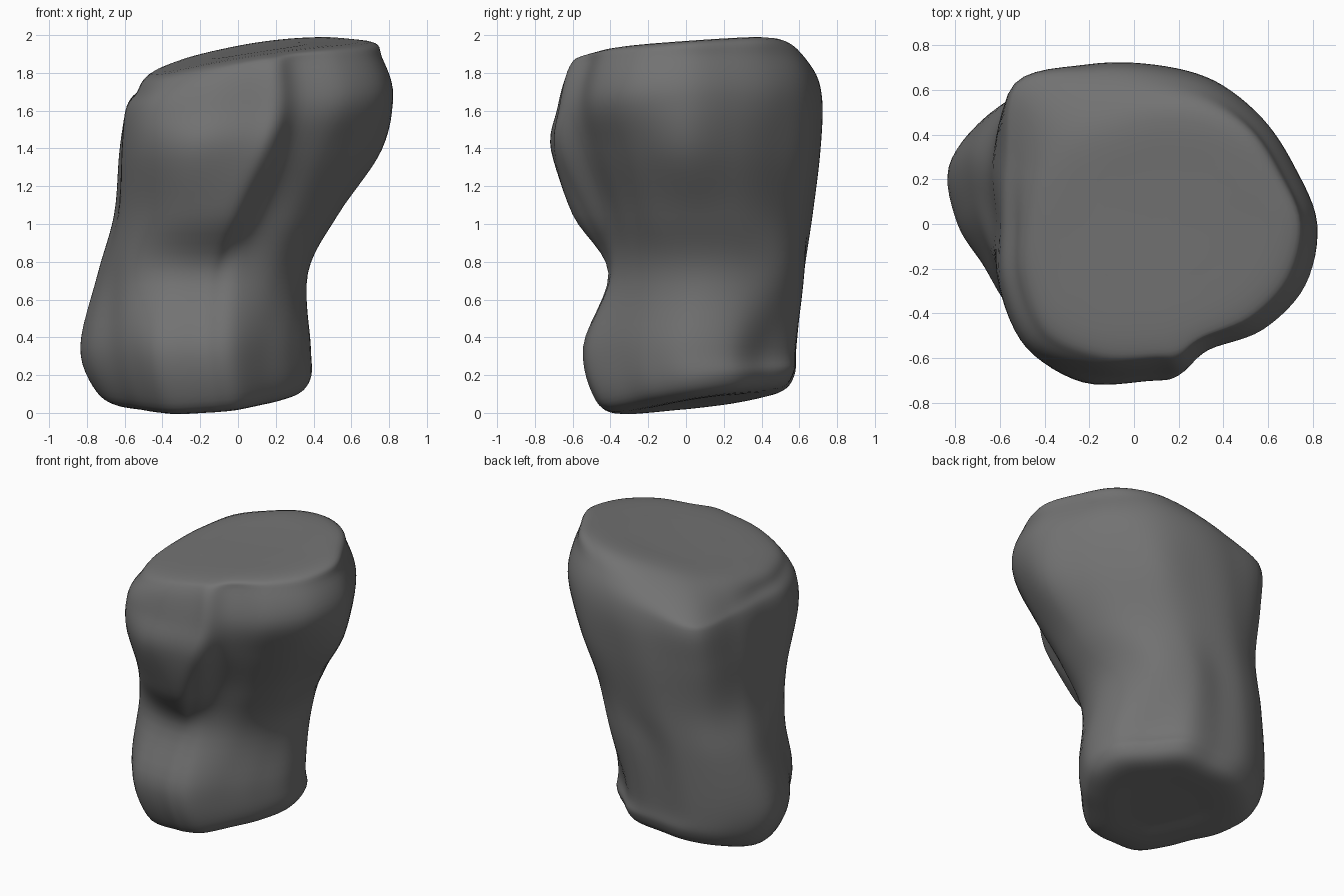
import bpy
import bmesh
import math
from mathutils import Vector

# Remove the default cube
cube = bpy.data.objects.get("Cube")
if cube:
    bpy.data.objects.remove(cube, do_unlink=True)

# Directions of the section points, with an extra one beside the front cleft
ANGLES = [22.5 * i for i in range(16)]
ANGLES.insert(13, 280)

# Radii (hundredths) of each cross-section, anticlockwise from +x
FOOT = (60, 62, 58, 61, 58, 62, 65, 66, 57, 49, 50, 55, 54, 55, 55, 51, 54)
WAIST = (55, 56, 58, 56, 52, 56, 60, 60, 54, 52, 54, 52, 51, 51, 52, 53, 54)
BELLY = (58, 58, 58, 60, 61, 66, 70, 65, 59, 61, 63, 65, 65, 58, 50, 52, 56)
CHEST = (71, 66, 65, 69, 70, 76, 84, 73, 66, 71, 76, 76, 70, 68, 57, 59, 65)
CROWN = (72, 67, 67, 69, 71, 77, 89, 74, 69, 74, 79, 73, 67, 67, 61, 67, 72)
RIM = (60, 55, 55, 53, 51, 50, 54, 54, 55, 59, 62, 57, 53, 52, 51, 54, 58)
STEPS = 6


def ring(radii, center, height, scale=1.0, slope=(0.0, 0.0, 0.0)):
    """One closed cross-section, optionally shrunk, tilted and arched."""
    points = []
    for degrees, radius in zip(ANGLES, radii):
        angle = math.radians(degrees)
        x = center[0] + math.cos(angle) * radius / 100 * scale
        y = center[1] + math.sin(angle) * radius / 100 * scale
        z = height + slope[0] * x + slope[1] * y - slope[2] * x * x
        points.append(Vector((x, y, z)))
    return points


def spline(a, b, c, d, t):
    """Smooth curve between b and c."""
    return 0.5 * (2 * b + (c - a) * t + (2 * a - 5 * b + 4 * c - d) * t ** 2
                  + (3 * b - a - 3 * c + d) * t ** 3)


def refine_closed(points):
    n = len(points)
    return [spline(points[i - 1], points[i], points[(i + 1) % n],
                   points[(i + 2) % n], s / STEPS)
            for i in range(n) for s in range(STEPS)]


def refine_rows(rows):
    padded = [rows[0]] + rows + [rows[-1]]
    result = []
    for i in range(len(rows) - 1):
        for s in range(STEPS):
            result.append([spline(*column, s / STEPS)
                           for column in zip(*padded[i:i + 4])])
    return result + [rows[-1]]


# Sections from the sloping base to the tilted, slightly arched top
base, head = (-0.16, 0.06), (0.1, 0.0)
base_slope, head_slope = (0.07, 0.14, 0.0), (0.17, 0.07, 0.12)
rows = [
    ring(FOOT, base, 0.06, 0.35, base_slope),
    ring(FOOT, base, 0.06, 0.74, base_slope),
    ring(FOOT, (-0.18, 0.03), 0.14, 0.93, base_slope),
    ring(FOOT, (-0.22, 0.0), 0.35),
    ring(WAIST, (-0.18, 0.1), 0.74),
    ring(BELLY, (-0.05, 0.05), 1.05),
    ring(CHEST, (0.05, 0.0), 1.39),
    ring(CROWN, head, 1.64, 1.0, (0.05, 0.04, 0.0)),
    ring(CROWN, head, 1.82, 0.92, (0.17, 0.02, 0.12)),
    ring(RIM, head, 1.905, 1.0, head_slope),
    ring(RIM, head, 1.91, 0.45, head_slope),
]
rows = refine_rows([refine_closed(r) for r in rows])

# Skin the boulder and close both ends
bm = bmesh.new()
loops = [[bm.verts.new(p) for p in row] for row in rows]
for low, high in zip(loops, loops[1:]):
    for i in range(len(low)):
        bm.faces.new((low[i - 1], low[i], high[i], high[i - 1]))
for loop in (loops[0], loops[-1]):
    middle = bm.verts.new(sum((v.co for v in loop), Vector()) / len(loop))
    for i in range(len(loop)):
        bm.faces.new((loop[i - 1], loop[i], middle))
bmesh.ops.recalc_face_normals(bm, faces=bm.faces)

mesh = bpy.data.meshes.new("boulder")
bm.to_mesh(mesh)
bm.free()
boulder = bpy.data.objects.new("boulder", mesh)
bpy.context.collection.objects.link(boulder)
mesh.shade_smooth()

# Plain grey stone
color = (0.17, 0.17, 0.17, 1.0)
stone = bpy.data.materials.new("grey stone")
stone.use_nodes = True
stone.diffuse_color = color
stone.node_tree.nodes["Principled BSDF"].inputs["Base Color"].default_value = color
mesh.materials.append(stone)
